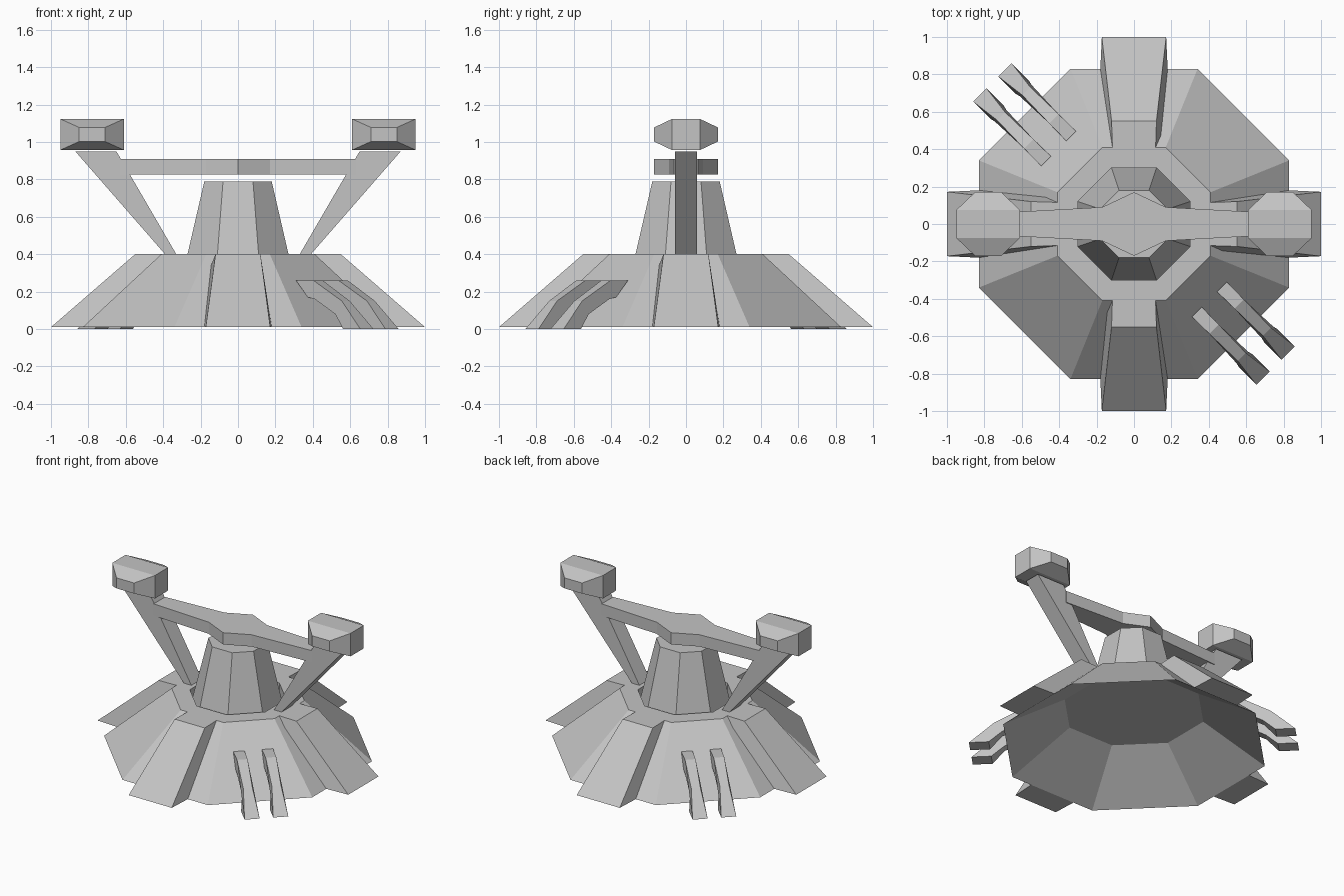
import bpy, math
from mathutils import Matrix, Vector

if "Cube" in bpy.data.objects:
    bpy.data.objects.remove(bpy.data.objects["Cube"])

grey = bpy.data.materials.new("plain_grey")
grey.diffuse_color = (0.55, 0.55, 0.55, 1)
grey.use_nodes = True
grey.node_tree.nodes["Principled BSDF"].inputs["Base Color"].default_value = grey.diffuse_color


def make(name, verts, faces, turn=0.0):
    """Mesh object, optionally turned about z, with outward normals."""
    rot = Matrix.Rotation(turn, 3, 'Z')
    me = bpy.data.meshes.new(name)
    me.from_pydata([rot @ Vector(v) for v in verts], [], faces)
    me.materials.append(grey)
    ob = bpy.data.objects.new(name, me)
    bpy.context.collection.objects.link(ob)
    bpy.context.view_layer.objects.active = ob
    bpy.ops.object.mode_set(mode='EDIT')
    bpy.ops.mesh.select_all(action='SELECT')
    bpy.ops.mesh.normals_make_consistent(inside=False)
    bpy.ops.object.mode_set(mode='OBJECT')
    return ob


def octagon(a, b, z):
    """Octagon with corners at (+-a, +-b) and (+-b, +-a)."""
    return [(x, y, z) for x, y in ((a, -b), (b, -a), (b, a), (a, b),
                                   (-a, b), (-b, a), (-b, -a), (-a, -b))]


def loft(name, rings, caps=True, closed=False, turn=0.0):
    """Join equal rings of points with quads."""
    n, m = len(rings[0]), len(rings)
    verts = [p for r in rings for p in r]
    faces = []
    for k in range(m if closed else m - 1):
        j = (k + 1) % m
        faces += [(k * n + i, k * n + (i + 1) % n, j * n + (i + 1) % n, j * n + i)
                  for i in range(n)]
    if caps and not closed:
        faces += [tuple(range(n)), tuple(range((m - 1) * n, m * n))]
    return make(name, verts, faces, turn)


# Hollow eight-sided skirt with an opening for the tower
loft("base_skirt", [octagon(.34, .83, .01), octagon(.17, .41, .40),
                    octagon(.12, .30, .40), octagon(.12, .30, .27),
                    octagon(.18, .44, .27)], closed=True)

# Tapered tower standing in the opening
loft("tower", [octagon(.12, .30, .27), octagon(.08, .18, .79)])

# Four sloped buttresses: (distance out, height, half width)
rib = [(1.0, .01, .172), (.55, .40, .12), (.40, .40, .115),
       (.42, .30, .16), (.83, .01, .18)]
for i in range(4):
    loft("buttress", [[(r, s * w, z) for r, z, w in rib] for s in (-1, 1)],
         turn=i * math.pi / 2)

# Two pairs of bent fins on opposite diagonals: (distance out, height, half width)
fin = [(.57, .26, .037), (.70, .26, .035), (.91, .15, .03), (1.07, .0, .05),
       (.94, .0, .05), (.86, .08, .03), (.71, .16, .035), (.66, .17, .037)]
for turn in (-math.pi / 4, 3 * math.pi / 4):
    for side in (-.095, .095):
        loft("fin", [[(r, side + s * w, z) for r, z, w in fin] for s in (-1, 1)],
             turn=turn)

# Crossbar with a diamond-shaped middle
half = [(.63, .065), (.17, .09), (0, .17), (-.17, .09), (-.63, .065)]
outline = half + [(x, -y) for x, y in reversed(half)]
loft("crossbar", [[(x, y, z) for x, y in outline] for z in (.825, .91)])

for s in (-1, 1):
    # Slanted strut
    strut = [(.33, .40), (.39, .40), (.87, .95), (.65, .95)]
    loft("strut", [[(s * x, y, z) for x, z in strut] for y in (-.06, .06)])
    # Pod with tapered ends
    rings = []
    for y, w, h in ((-.17, .07, .038), (-.075, .17, .083),
                    (.075, .17, .083), (.17, .07, .038)):
        rings.append([(s * .78 + a * w, y, 1.04 + b * h)
                      for a, b in ((-1, -1), (1, -1), (1, 1), (-1, 1))])
    loft("pod", rings)
